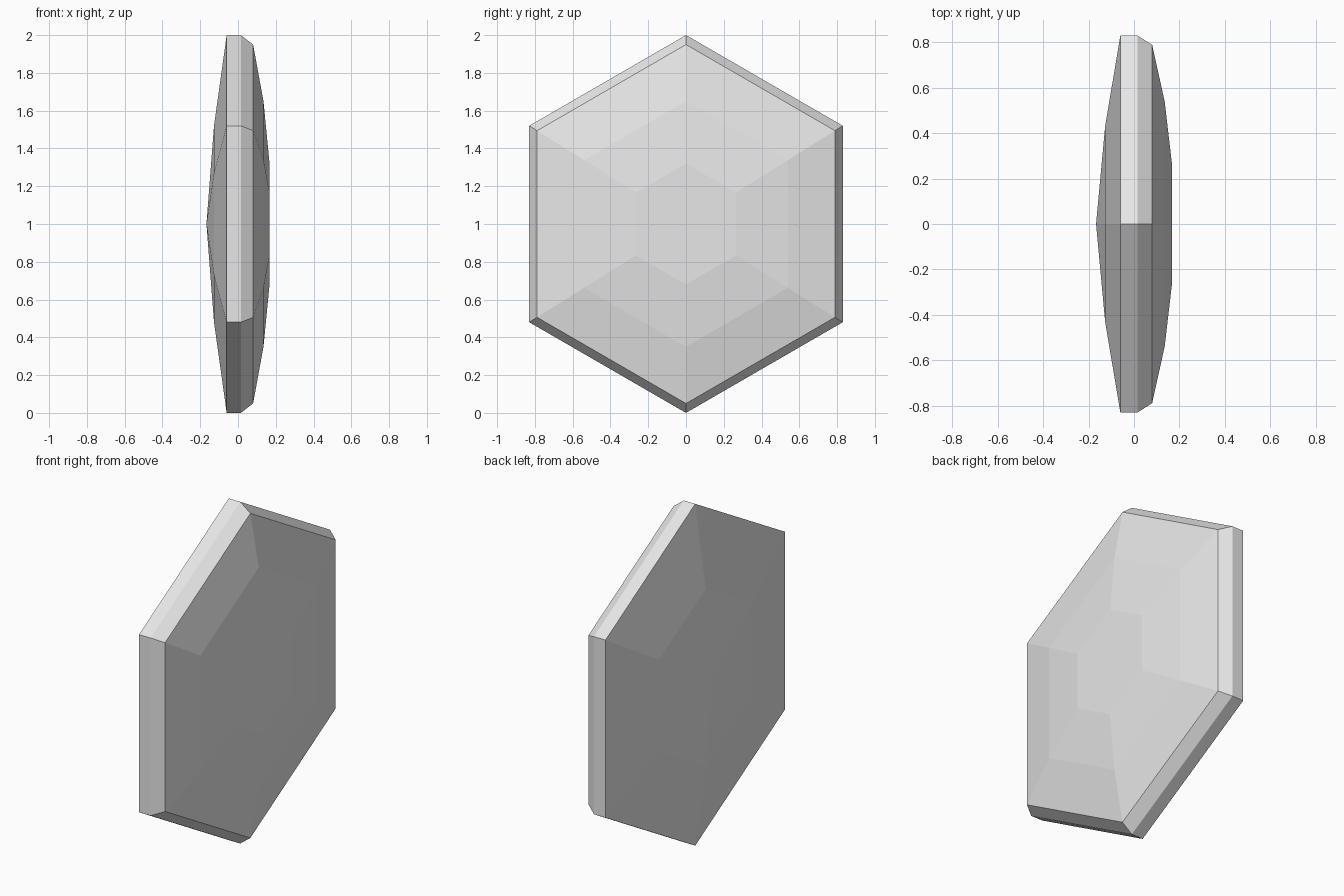
import bpy
import bmesh

cube = bpy.data.objects.get("Cube")
if cube:
    bpy.data.objects.remove(cube, do_unlink=True)

# Single flat colour
grey = bpy.data.materials.new("light_grey")
grey.use_nodes = True
colour = (0.8, 0.8, 0.8, 1)
grey.diffuse_color = colour
grey.node_tree.nodes["Principled BSDF"].inputs["Base Color"].default_value = colour

# Hexagon outline in the upright plane, and (x, scale) rings through the thickness
W, H, S = 0.83, 1.0, 0.52
outline = [(0, H), (-W, S), (-W, -S), (0, -H), (W, -S), (W, S)]
rings = [(-0.127, 0.52), (-0.06, 1), (0.015, 1), (0.08, 0.95), (0.135, 0.65), (0.167, 0.32)]

bm = bmesh.new()
loops = [[bm.verts.new((x, y * k, 1 + z * k)) for y, z in outline] for x, k in rings]
sides = len(outline)

# Rim, bevel and domed facets
for a, b in zip(loops, loops[1:]):
    for i in range(sides):
        j = (i + 1) % sides
        bm.faces.new((a[i], a[j], b[j], b[i]))

# Flat cap on one side, pointed cap on the other
bm.faces.new(loops[-1])
apex = bm.verts.new((-0.167, 0, 1))
for i in range(sides):
    bm.faces.new((apex, loops[0][(i + 1) % sides], loops[0][i]))

bmesh.ops.recalc_face_normals(bm, faces=bm.faces)
mesh = bpy.data.meshes.new("hexagonal_plate")
bm.to_mesh(mesh)
bm.free()
mesh.materials.append(grey)
plate = bpy.data.objects.new("hexagonal_plate", mesh)
bpy.context.collection.objects.link(plate)
